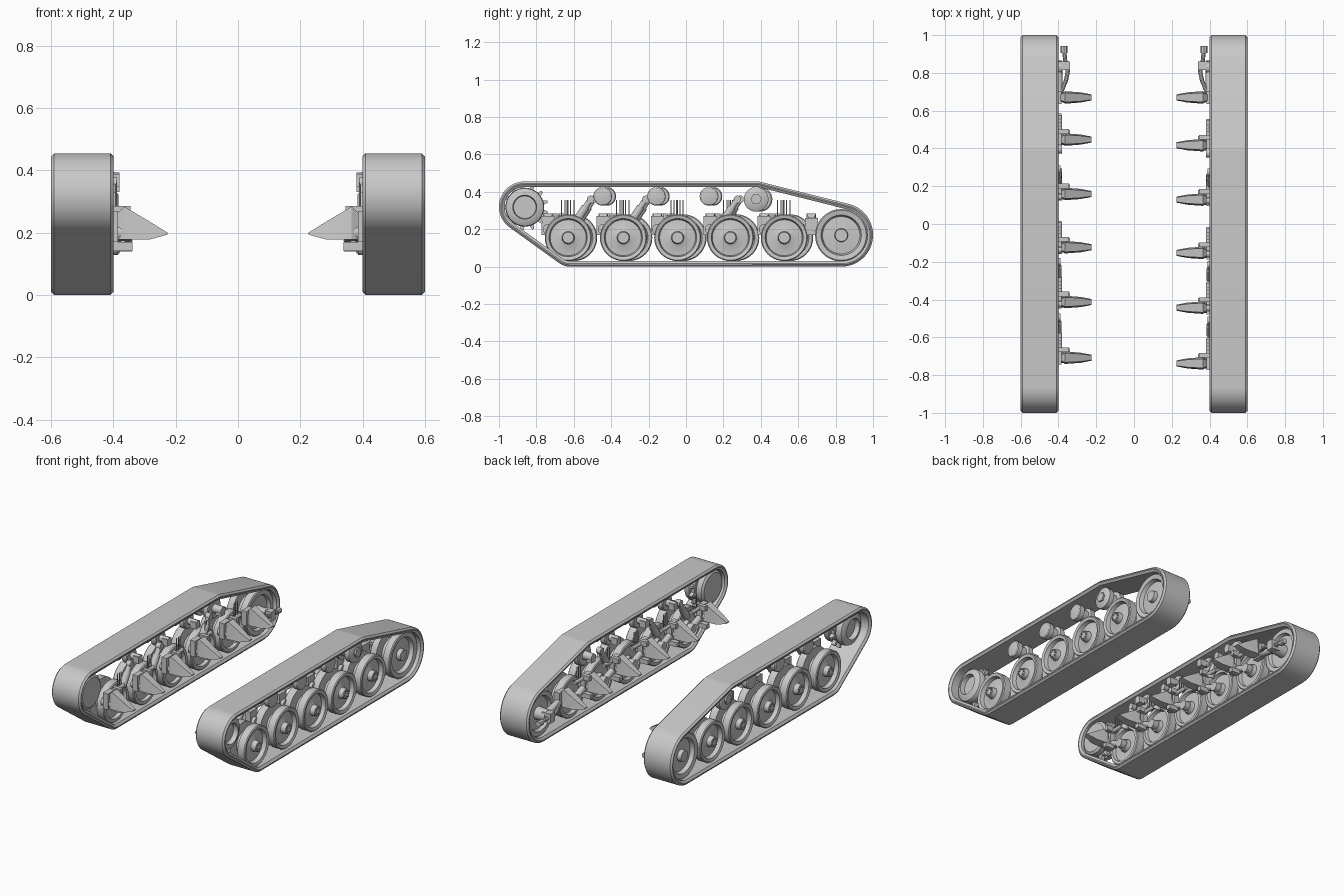
import bpy, bmesh, math
from mathutils import Vector

cube = bpy.data.objects.get("Cube")
if cube:
    bpy.data.objects.remove(cube, do_unlink=True)

steel = bpy.data.materials.new("steel_grey")
steel.use_nodes = True
grey = (0.58, 0.58, 0.58, 1)
steel.diffuse_color = grey
steel.node_tree.nodes["Principled BSDF"].inputs["Base Color"].default_value = grey

SIDE, SHIFT, LABEL = 1, 0, "left"   # current track: x sign, y offset of running gear, name


def loft(name, rings, closed=False):
    """Skin a list of point rings; open lofts get end caps."""
    bm = bmesh.new()
    vs = [[bm.verts.new((SIDE * p[0], p[1], p[2])) for p in r] for r in rings]
    n = len(vs[0])
    pairs = list(zip(vs, vs[1:])) + ([(vs[-1], vs[0])] if closed else [])
    for a, b in pairs:
        for i in range(n):
            bm.faces.new((a[i], a[(i + 1) % n], b[(i + 1) % n], b[i]))
    if not closed:
        bm.faces.new(vs[0])
        bm.faces.new(vs[-1])
    bmesh.ops.recalc_face_normals(bm, faces=bm.faces)
    me = bpy.data.meshes.new(name)
    bm.to_mesh(me)
    bm.free()
    me.materials.append(steel)
    for p in me.polygons:
        p.use_smooth = True
    me.set_sharp_from_angle(angle=math.radians(30))
    ob = bpy.data.objects.new(LABEL + "_" + name, me)
    bpy.context.collection.objects.link(ob)
    return ob


def lathe(name, y, z, profile, n=40):
    """Revolve (x, radius) pairs about an axle running along x."""
    turns = [math.tau * i / n for i in range(n)]
    return loft(name, [[(x, y + r * math.cos(a), z + r * math.sin(a)) for a in turns]
                       for x, r in profile])


def rod(name, a, b, r, n=14):
    a, b = Vector(a), Vector(b)
    q = (b - a).to_track_quat('Z', 'Y')
    circle = [q @ Vector((r * math.cos(math.tau * i / n), r * math.sin(math.tau * i / n), 0))
              for i in range(n)]
    return loft(name, [[a + c for c in circle], [b + c for c in circle]])


def box(name, x, y, z):
    """Box from (low, high) ranges."""
    return loft(name, [[(i, y[0], z[0]), (i, y[1], z[0]), (i, y[1], z[1]), (i, y[0], z[1])]
                       for i in x])


def bolts(name, x, y, z, ring, r, count):
    for i in range(count):
        a = math.tau * i / count
        p = (y + ring * math.cos(a), z + ring * math.sin(a))
        rod(name, (x, *p), (x + 0.008, *p), r, 6)


def belt():
    # band wrapped round four discs (y, z, radius)
    discs = [(-0.865, 0.32, 0.135), (-0.62, 0.1, 0.1), (0.83, 0.17, 0.17), (0.38, 0.355, 0.1)]
    section = [(0.4, 0.01), (0.41, 0), (0.59, 0), (0.6, 0.01),
               (0.6, 0.016), (0.59, 0.03), (0.41, 0.03), (0.4, 0.016)]
    rings = []
    for i in range(128):
        a = math.tau * i / 128
        c, s = math.cos(a), math.sin(a)
        y, z, r = max(discs, key=lambda d: d[0] * c + d[1] * s + d[2])
        rings.append([(x, y + (r - t) * c, z + (r - t) * s) for x, t in section])
    loft("track_belt", rings, True)


def road_wheel(y):
    z = 0.155
    lathe("road_wheel", y, z, [
        (0.585, 0.018), (0.585, 0.03), (0.555, 0.034), (0.548, 0.05), (0.545, 0.096),
        (0.57, 0.102), (0.575, 0.12), (0.57, 0.125), (0.525, 0.125), (0.52, 0.07),
        (0.48, 0.07), (0.475, 0.125), (0.43, 0.125), (0.425, 0.12), (0.425, 0.102),
        (0.445, 0.096), (0.445, 0.04), (0.42, 0.035)])
    bolts("hub_bolt", 0.583, y, z, 0.023, 0.005, 8)


def return_roller(y, z, r):
    lathe("return_roller", y, z, [
        (0.565, r * 0.35), (0.56, r * 0.9), (0.555, r), (0.525, r), (0.52, r * 0.65),
        (0.48, r * 0.65), (0.475, r), (0.445, r), (0.44, r * 0.9), (0.44, r * 0.4),
        (0.38, r * 0.35)], 28)
    box("roller_bracket", (0.38, 0.42), (y - 0.02, y + 0.02), (z - 0.03, z + 0.012))


def drive_sprocket(y, z):
    lathe("drive_sprocket", y, z, [
        (0.53, 0.055), (0.53, 0.06), (0.56, 0.064), (0.56, 0.072), (0.545, 0.1),
        (0.535, 0.104), (0.51, 0.104), (0.51, 0.085), (0.46, 0.085), (0.46, 0.104),
        (0.425, 0.104), (0.415, 0.09), (0.415, 0.04)])
    # toothed ring
    outline = []
    for i in range(13):
        for step, r in ((0, 0.1), (0.25, 0.1), (0.4, 0.126), (0.6, 0.126), (0.75, 0.1)):
            a = math.tau * (i + step) / 13
            outline.append((y + r * math.cos(a), z + r * math.sin(a)))
    loft("sprocket_teeth", [[(x, *p) for p in outline] for x in (0.475, 0.5)])


def idler_wheel(y, z):
    lathe("idler_wheel", y, z, [
        (0.57, 0.02), (0.57, 0.033), (0.545, 0.036), (0.54, 0.1), (0.565, 0.108),
        (0.57, 0.134), (0.565, 0.14), (0.525, 0.14), (0.52, 0.09), (0.48, 0.09),
        (0.475, 0.14), (0.435, 0.14), (0.43, 0.134), (0.43, 0.108), (0.45, 0.1),
        (0.45, 0.04), (0.38, 0.035)])


def blade(y):
    # tapering wedge pointing to the middle of the model: x, half width, low z, high z
    rings = []
    for x, w, lo, hi in ((0.395, 0.016, 0.18, 0.255), (0.365, 0.033, 0.178, 0.284),
                         (0.284, 0.027, 0.178, 0.236), (0.226, 0.016, 0.194, 0.2)):
        rings.append([(x, y - w, lo), (x, y + w, lo), (x, y + w * 0.75, hi), (x, y - w * 0.75, hi)])
    loft("mount_blade", rings)


def swing_arm(y):
    # pivot at y, wheel hub behind it
    rod("arm_pivot", (0.345, y, 0.2), (0.44, y, 0.2), 0.028)
    rod("swing_arm", (0.405, y, 0.2), (0.405, y + 0.11, 0.155), 0.02)
    rod("arm_hub", (0.385, y + 0.11, 0.155), (0.45, y + 0.11, 0.155), 0.028)
    box("arm_stop", (0.338, 0.4), (y + 0.02, y + 0.05), (0.142, 0.17))
    box("pivot_bracket", (0.385, 0.42), (y - 0.035, y + 0.035), (0.17, 0.27))
    box("bump_stop", (0.345, 0.4), (y + 0.03, y + 0.055), (0.255, 0.285))
    for dy in (-0.018, 0, 0.018):
        rod("bracket_pin", (0.392, y + 0.09 + dy, 0.26), (0.392, y + 0.09 + dy, 0.355), 0.003, 6)
    rod("pin_base", (0.392, y + 0.04, 0.262), (0.392, y + 0.13, 0.262), 0.012)


def shock_absorber(y):
    low, high = Vector((0.405, y - 0.04, 0.245)), Vector((0.405, y + 0.035, 0.36))
    rod("shock_body", low, low.lerp(high, 0.65), 0.022)
    rod("shock_rod", low.lerp(high, 0.6), high, 0.016)
    rod("shock_eye", high - Vector((0.015, 0, 0)), high + Vector((0.015, 0, 0)), 0.02)


def tensioner():
    # bowed link and clamp beside the idler
    path = [(0.385, 0.7, 0.2), (0.36, 0.76, 0.19), (0.35, 0.81, 0.175),
            (0.365, 0.87, 0.165), (0.37, 0.93, 0.16)]
    for a, b in zip(path, path[1:]):
        rod("tension_link", a, b, 0.011, 10)
    box("tension_clamp", (0.34, 0.4), (0.815, 0.86), (0.14, 0.2))
    rod("tension_bolt", (0.37, 0.905, 0.16), (0.37, 0.942, 0.16), 0.018, 8)


for SIDE, SHIFT, LABEL in ((1, 0, "left"), (-1, 0.03, "right")):
    belt()
    drive_sprocket(-0.862, 0.318)
    idler_wheel(0.83, 0.168)
    for wheel in (-0.63, -0.335, -0.045, 0.237, 0.525):
        road_wheel(wheel + SHIFT)
        swing_arm(wheel - 0.108 + SHIFT)
        blade(wheel - 0.108 + SHIFT)
    blade(0.67)
    box("idler_bracket", (0.385, 0.42), (0.635, 0.705), (0.17, 0.26))
    rod("idler_arm", (0.4, 0.67, 0.2), (0.4, 0.83, 0.168), 0.022)
    tensioner()
    for roller in (-0.445, -0.158, 0.123):
        return_roller(roller + SHIFT * 0.7, 0.376, 0.05)
    return_roller(0.375 + SHIFT * 0.7, 0.36, 0.066)
    rod("roller_nut", (0.56, 0.375 + SHIFT * 0.7, 0.36), (0.575, 0.375 + SHIFT * 0.7, 0.36), 0.03, 6)
    for shock in (-0.545, -0.25, 0.24):
        shock_absorber(shock + SHIFT * 0.5)
